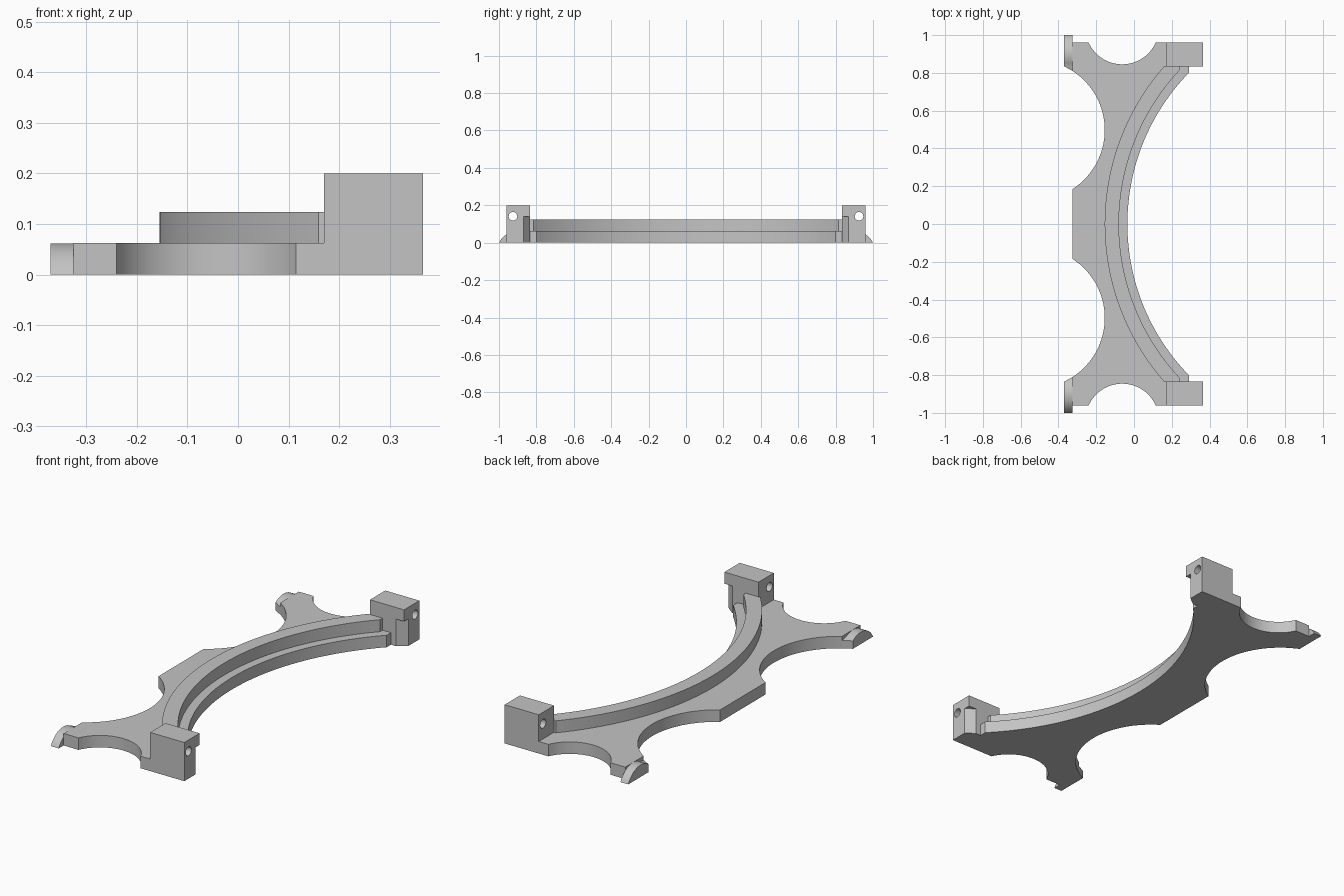
import bpy, bmesh, math
from math import atan2, cos, sin, pi, hypot, sqrt

cube = bpy.data.objects.get("Cube")
if cube:
    bpy.data.objects.remove(cube, do_unlink=True)

grey = bpy.data.materials.new("light_grey")
grey.use_nodes = True
colour = (0.55, 0.55, 0.55, 1)
grey.diffuse_color = colour
grey.node_tree.nodes["Principled BSDF"].inputs["Base Color"].default_value = colour

PLATE_TOP, RIDGE_TOP, BLOCK_TOP = 0.062, 0.124, 0.2
RING_X = 1.112  # centre of the large concentric arcs


def arc(centre, start, end, n):
    """Points of the shorter arc from start to end around centre."""
    cx, cy = centre
    r = hypot(start[0] - cx, start[1] - cy)
    a = atan2(start[1] - cy, start[0] - cx)
    turn = (atan2(end[1] - cy, end[0] - cx) - a + pi) % (2 * pi) - pi
    return [(cx + r * cos(a + turn * i / n), cy + r * sin(a + turn * i / n))
            for i in range(n + 1)]


def ring_point(r, y):
    return (RING_X - sqrt(r * r - y * y), y)


def flip(points):
    return [(x, -y) for x, y in reversed(points)]


def loft(name, bottom, top):
    """Solid between two matching loops of 3D points."""
    bm = bmesh.new()
    a = [bm.verts.new(p) for p in bottom]
    b = [bm.verts.new(p) for p in top]
    bm.faces.new(a)
    bm.faces.new(b)
    for i in range(len(a)):
        j = (i + 1) % len(a)
        bm.faces.new((a[i], a[j], b[j], b[i]))
    bmesh.ops.recalc_face_normals(bm, faces=bm.faces)
    mesh = bpy.data.meshes.new(name)
    bm.to_mesh(mesh)
    bm.free()
    mesh.materials.append(grey)
    obj = bpy.data.objects.new(name, mesh)
    bpy.context.collection.objects.link(obj)
    return obj


def prism(name, outline, z0, z1):
    return loft(name, [(x, y, z0) for x, y in outline], [(x, y, z1) for x, y in outline])


def select(obj):
    bpy.ops.object.select_all(action='DESELECT')
    obj.select_set(True)
    bpy.context.view_layer.objects.active = obj


def smooth(obj):
    select(obj)
    bpy.ops.object.shade_smooth_by_angle(angle=math.radians(25))


def cut(obj, cutter):
    cutter.hide_render = True
    mod = obj.modifiers.new("cut", 'BOOLEAN')
    mod.operation, mod.solver, mod.object = 'DIFFERENCE', 'EXACT', cutter
    select(obj)
    bpy.ops.object.modifier_apply(modifier=mod.name)
    bpy.data.objects.remove(cutter, do_unlink=True)


# Base plate with scalloped outer side and broad inner arc
half = arc((-0.527, 0.4975), (-0.325, 0.185), (-0.325, 0.81), 32)
half += arc((-0.0625, 1.04), (-0.24, 0.96), (0.115, 0.96), 28)
half.insert(33, (-0.325, 0.96))
half += [(0.17, 0.96), (0.17, 0.835), (0.29, 0.835)]
inner = arc((RING_X, 0), (0.29, 0.8), (0.29, -0.8), 64)
smooth(prism("base_plate", half + inner + flip(half), 0, PLATE_TOP))

# Raised curved ridge standing back from the inner edge
outer_end = ring_point(1.267, 0.835)
inner_end = ring_point(1.192, 0.815)
ridge = arc((RING_X, 0), (outer_end[0], -0.835), outer_end, 64)
ridge += [(inner_end[0], 0.835)]
ridge += arc((RING_X, 0), inner_end, (inner_end[0], -0.815), 64)
ridge += [(inner_end[0], -0.835)]
smooth(prism("curved_ridge", ridge, PLATE_TOP, RIDGE_TOP))

for side, s in (("left", 1), ("right", -1)):
    side = "back" if s > 0 else "front"

    # End block with a through hole and an undercut corner chamfer
    block = prism(side + "_end_block", [(0.17, s * 0.835), (0.365, s * 0.835),
                                        (0.365, s * 0.96), (0.17, s * 0.96)], 0, BLOCK_TOP)
    cut(block, prism("corner_cutter", [(0.32, s * 0.835), (0.365, s * 0.87),
                                       (0.42, s * 0.87), (0.42, s * 0.79),
                                       (0.32, s * 0.79)], -0.05, 0.14))
    rim = [(s * 0.925 + 0.023 * cos(a), 0.141 + 0.023 * sin(a))
           for a in (2 * pi * i / 24 for i in range(24))]
    cut(block, loft("hole_cutter", [(0.1, y, z) for y, z in rim],
                    [(0.45, y, z) for y, z in rim]))
    smooth(block)

    # Rounded tab on the outer corner, with a slanted inner end
    dome = arc((0.9, -0.05), (1.0, 0), (0.835, 0.041), 20) + [(0.835, 0)]
    inner_loop = [(-0.325, s * (0.81 if y < 0.836 else y), z) for y, z in dome]
    smooth(loft(side + "_corner_tab", [(-0.37, s * y, z) for y, z in dome], inner_loop))
